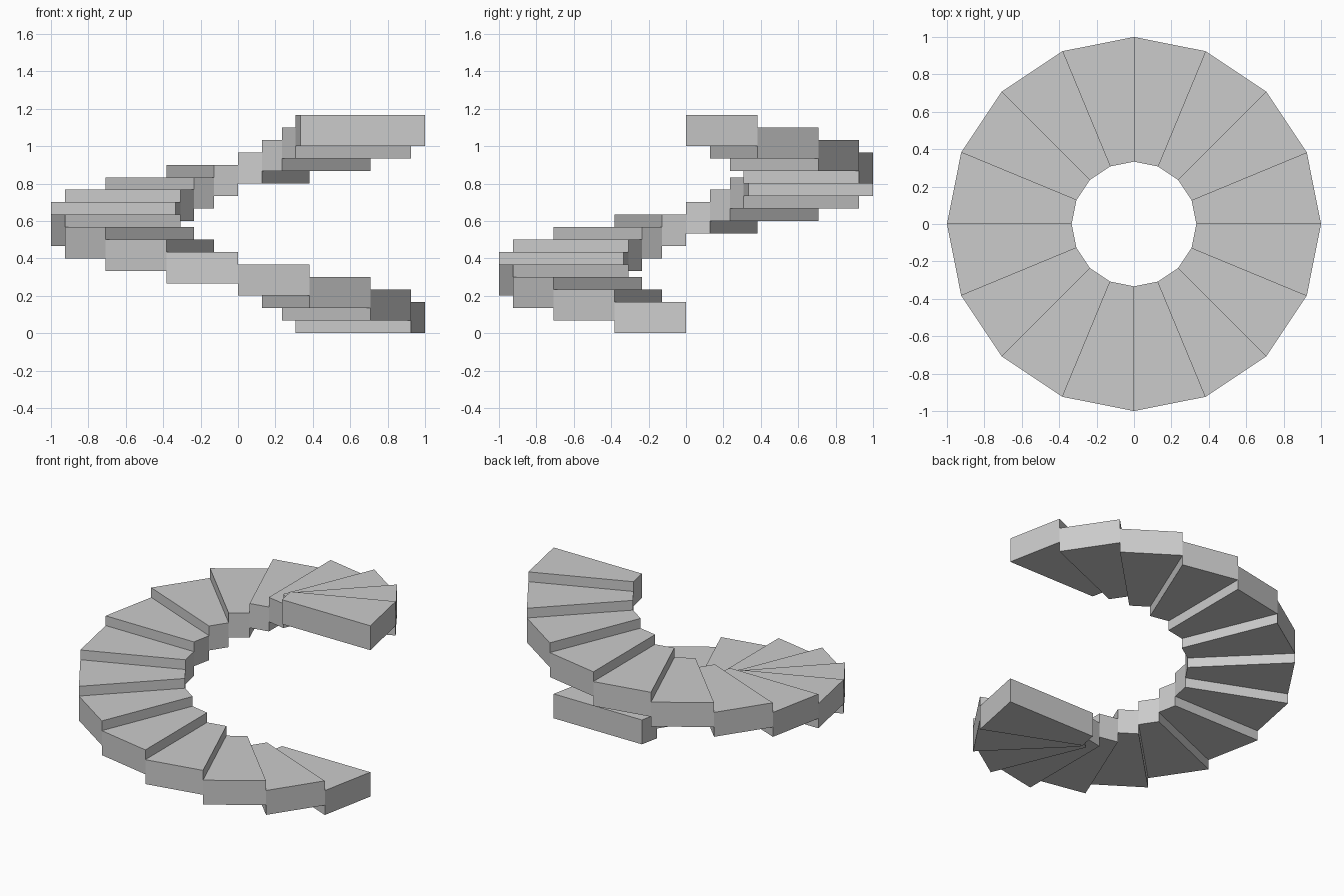
import bpy
from math import cos, sin, tau

if "Cube" in bpy.data.objects:
    bpy.data.objects.remove(bpy.data.objects["Cube"])

STEPS = 16
INNER, OUTER = 1 / 3, 1.0
RISE, THICK = 1 / 15, 1 / 6


def ring_point(radius, angle, z):
    return (radius * cos(angle), radius * sin(angle), z)


def wedge_step(index):
    # Flat-sided wedge, climbing clockwise from the +x axis
    a1 = -tau * index / STEPS
    a0 = -tau * (index + 1) / STEPS
    z = index * RISE
    verts = [ring_point(r, a, h)
             for h in (z, z + THICK)
             for r, a in ((INNER, a0), (OUTER, a0), (OUTER, a1), (INNER, a1))]
    faces = [(3, 2, 1, 0), (4, 5, 6, 7)]
    faces += [(i, (i + 1) % 4, (i + 1) % 4 + 4, i + 4) for i in range(4)]
    mesh = bpy.data.meshes.new(f"stair_step_{index + 1:02d}")
    mesh.from_pydata(verts, [], faces)
    mesh.update()
    obj = bpy.data.objects.new(mesh.name, mesh)
    bpy.context.collection.objects.link(obj)


# One full turn of spiral stair
for i in range(STEPS):
    wedge_step(i)
